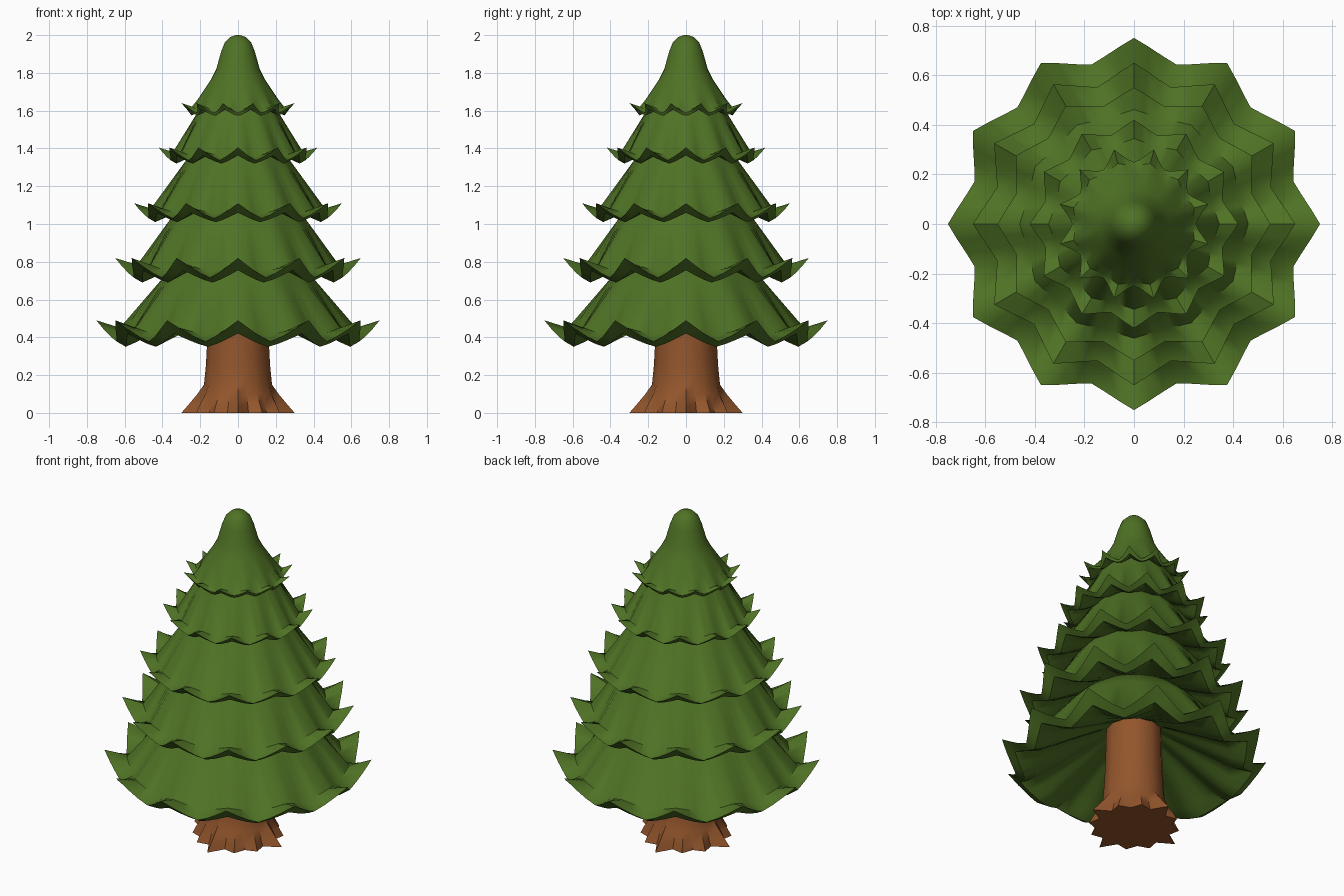
import bpy, bmesh, math

if "Cube" in bpy.data.objects:
    bpy.data.objects.remove(bpy.data.objects["Cube"])


def material(name, rgb):
    m = bpy.data.materials.new(name)
    m.diffuse_color = (*rgb, 1)
    m.use_nodes = True
    m.node_tree.nodes["Principled BSDF"].inputs["Base Color"].default_value = m.diffuse_color
    return m


GREEN = material("needle green", (0.078, 0.168, 0.018))
BROWN = material("bark brown", (0.29, 0.092, 0.025))


def build(name, rings, mat, angle):
    """Skin a stack of closed rings and cap both ends."""
    bm = bmesh.new()
    loops = [[bm.verts.new(p) for p in ring] for ring in rings]
    n = len(loops[0])
    for a, b in zip(loops, loops[1:]):
        for i in range(n):
            j = (i + 1) % n
            bm.faces.new((a[i], a[j], b[j], b[i]))
    bm.faces.new(loops[0])
    bm.faces.new(loops[-1])
    bmesh.ops.recalc_face_normals(bm, faces=bm.faces)
    me = bpy.data.meshes.new(name)
    bm.to_mesh(me)
    bm.free()
    me.materials.append(mat)
    ob = bpy.data.objects.new(name, me)
    bpy.context.collection.objects.link(ob)
    bpy.ops.object.select_all(action='DESELECT')
    ob.select_set(True)
    bpy.context.view_layer.objects.active = ob
    bpy.ops.object.shade_smooth_by_angle(angle=math.radians(angle))
    return ob


def polar(r, a, z):
    return (r * math.cos(a), r * math.sin(a), z)


def tier(name, top, R, z_low, z_tip, inner, offset=0.0, power=1.3, gap=0.085):
    """Skirt with 12 upturned points; top = profile from apex, inner = underside end."""
    n = 72
    h = z_tip - z_low
    k = h / 0.14
    rings = [[polar(r, 2 * math.pi * i / n + offset, z) for i in range(n)]
             for r, z in top]
    crease, edge, under, fold = [], [], [], []
    for i in range(n):
        a = 2 * math.pi * i / n + offset
        t = abs((i + 3) % 6 - 3) / 3          # 0 at a point, 1 between points
        w = (1 - t) ** power
        crease.append(polar(R - (0.16 - 0.035 * w) * k, a, z_low + h * (0.45 + 0.27 * w)))
        edge.append(polar(R - gap * k * (1 - w), a, z_low + h * (0.2 + 0.8 * w)))
        under.append(polar(R - (0.135 - 0.06 * w) * k, a, z_low + 0.5 * h * w))
        fold.append(polar(R - 0.2 * k, a, z_low + h * (0.2 + 0.4 * w)))
    rings += [crease, edge, under, fold]
    rings.append([polar(inner[0], 2 * math.pi * i / n + offset, inner[1]) for i in range(n)])
    return build(name, rings, GREEN, 48)


# Foliage tiers, bottom to top
tier("foliage_tier_1", [(0.29, 0.83), (0.41, 0.70)], 0.75, 0.35, 0.49, (0.12, 0.63))
tier("foliage_tier_2", [(0.27, 1.13), (0.37, 1.01)], 0.65, 0.69, 0.82, (0.26, 0.83))
tier("foliage_tier_3", [(0.20, 1.42), (0.28, 1.33)], 0.55, 1.01, 1.11, (0.24, 1.12))
tier("foliage_tier_4", [(0.15, 1.68), (0.215, 1.59)], 0.42, 1.32, 1.405, (0.18, 1.41))
tier("foliage_top", [(0.012, 2.0), (0.04, 1.99), (0.07, 1.96), (0.09, 1.91), (0.115, 1.82),
                     (0.14, 1.77), (0.2, 1.68)],
     0.31, 1.575, 1.64, (0.12, 1.67), math.radians(15), 1.6, 0.13)

# Trunk with root flare: twelve lobes fading out upwards, the four axis roots longest
N = 24
trunk = []
for z, r_main, r_root, r_gap in [(0.0, 0.30, 0.255, 0.215), (0.04, 0.265, 0.235, 0.20),
                                 (0.10, 0.215, 0.20, 0.185), (0.15, 0.18, 0.178, 0.172),
                                 (0.25, 0.17, 0.17, 0.164), (0.4, 0.162, 0.162, 0.156),
                                 (0.7, 0.155, 0.155, 0.15)]:
    trunk.append([polar(r_gap if i % 2 else (r_root if i % 6 else r_main),
                        2 * math.pi * i / N, z) for i in range(N)])
build("trunk", trunk, BROWN, 40)
